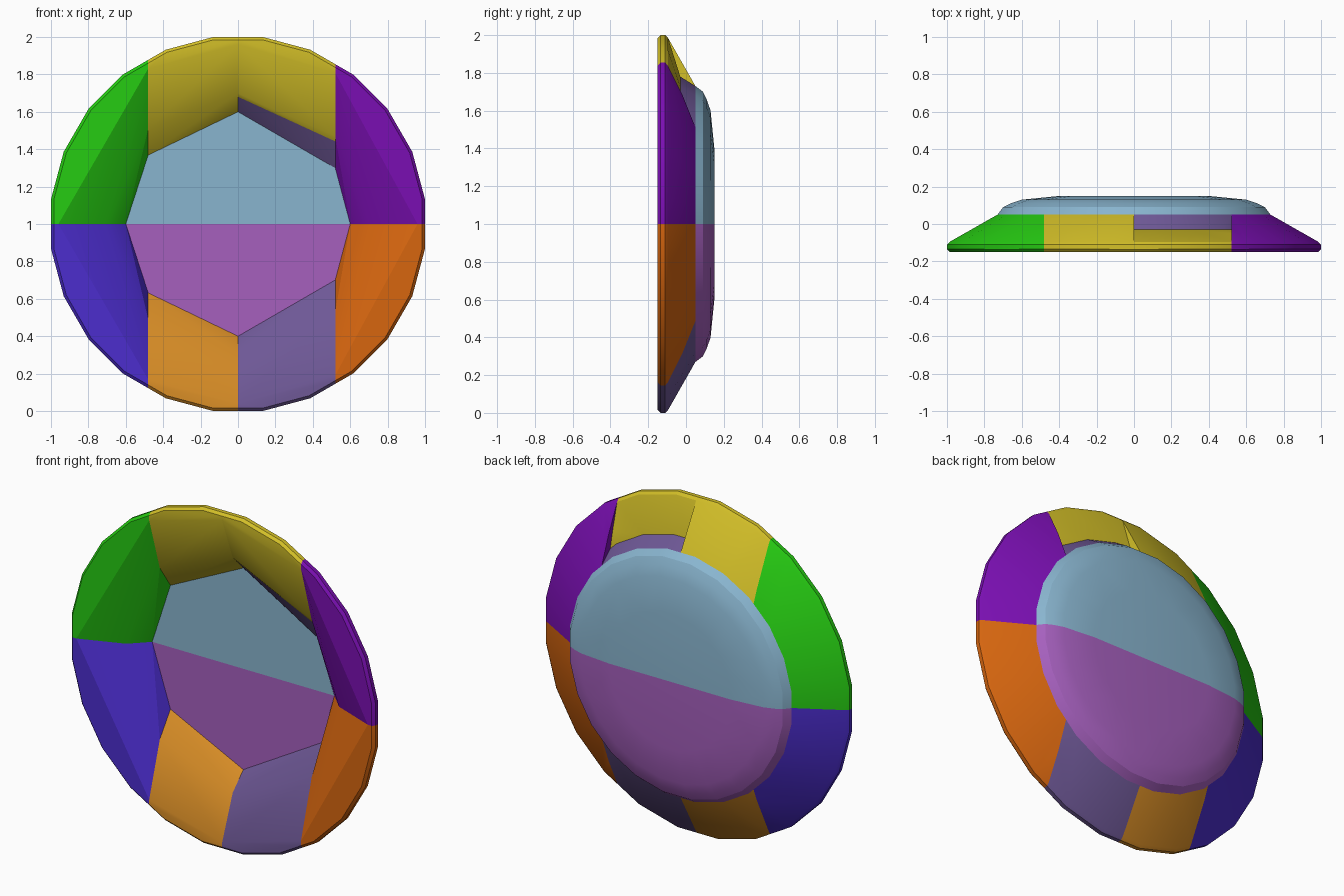
import bpy, bmesh, math
from mathutils import Vector

cube = bpy.data.objects.get("Cube")
if cube:
    bpy.data.objects.remove(cube)

SEGMENTS = 24
HALF_STEP = math.pi / SEGMENTS
SCALE = 1 / math.cos(HALF_STEP)      # flats, not corners, sit at the nominal radius
XL, XR = -0.48, 0.52                 # vertical cuts between the panels


def make_material(name, rgb):
    linear = [((c / 255 + 0.055) / 1.055) ** 2.4 if c > 10 else c / 255 / 12.92 for c in rgb]
    mat = bpy.data.materials.new(name)
    mat.use_nodes = True
    mat.diffuse_color = (*linear, 1)
    mat.node_tree.nodes["Principled BSDF"].inputs["Base Color"].default_value = (*linear, 1)
    return mat


MATS = {name: make_material(name, rgb) for name, rgb in {
    "yellow": (212, 192, 40),
    "green": (38, 204, 18),
    "violet": (122, 15, 178),
    "orange": (215, 102, 15),
    "ochre": (216, 141, 38),
    "slate purple": (110, 88, 150),
    "indigo": (76, 45, 206),
    "light blue": (137, 181, 207),
    "orchid": (166, 96, 190),
}.items()}

# Profiles are (radius, y) pairs
RIM = [(0.96, -0.15), (0.985, -0.15), (1.0, -0.135), (1.0, -0.11), (0.985, -0.095)]
WALL = RIM + [(0.73, 0.05), (0.60, 0.05), (0.70, -0.05)]
UPPER_WALL = RIM + [(0.78, -0.03), (0.68, -0.03), (0.70, -0.05)]
LOWER_WALL = [(0.78, -0.03), (0.73, 0.05), (0.60, 0.05), (0.68, -0.03)]
BASE = [(0.60, 0.05), (0.73, 0.05), (0.70, 0.09), (0.66, 0.11), (0.60, 0.13), (0.40, 0.15)]


def revolve(profile):
    """Closed ring around the y axis, centred at z = 1."""
    bm = bmesh.new()
    rings = []
    for i in range(SEGMENTS):
        a = (2 * i + 1) * HALF_STEP
        rings.append([bm.verts.new((r * SCALE * math.cos(a), y, 1 + r * SCALE * math.sin(a)))
                      for r, y in profile])
    n = len(profile)
    for i in range(SEGMENTS):
        p, q = rings[i], rings[(i + 1) % SEGMENTS]
        for j in range(n):
            k = (j + 1) % n
            bm.faces.new((p[j], p[k], q[k], q[j]))
    return bm


def panel(name, mat, profile, top, x_min=None, x_max=None):
    """Cut a sector out of the ring and close it as a convex solid."""
    ring = revolve(profile)
    cuts = [(Vector((0, 0, 1)), Vector((0, 0, -1 if top else 1)))]
    if x_min is not None:
        cuts.append((Vector((x_min, 0, 0)), Vector((-1, 0, 0))))
    if x_max is not None:
        cuts.append((Vector((x_max, 0, 0)), Vector((1, 0, 0))))
    for co, no in cuts:
        bmesh.ops.bisect_plane(ring, geom=ring.verts[:] + ring.edges[:] + ring.faces[:],
                               plane_co=co, plane_no=no, clear_outer=True)
    bm = bmesh.new()
    for v in ring.verts:
        bm.verts.new(v.co)
    ring.free()
    bmesh.ops.remove_doubles(bm, verts=bm.verts, dist=0.0005)
    bmesh.ops.convex_hull(bm, input=bm.verts[:])
    bmesh.ops.delete(bm, geom=[v for v in bm.verts if not v.link_faces], context='VERTS')
    bmesh.ops.dissolve_limit(bm, angle_limit=math.radians(0.5), verts=bm.verts, edges=bm.edges)
    bmesh.ops.recalc_face_normals(bm, faces=bm.faces)
    mesh = bpy.data.meshes.new(name)
    bm.to_mesh(mesh)
    bm.free()
    mesh.materials.append(MATS[mat])
    obj = bpy.data.objects.new(name, mesh)
    bpy.context.collection.objects.link(obj)
    bpy.ops.object.select_all(action='DESELECT')
    obj.select_set(True)
    bpy.context.view_layer.objects.active = obj
    bpy.ops.object.shade_smooth_by_angle(angle=math.radians(18))


# Base disc halves
panel("base_upper", "light blue", BASE, True)
panel("base_lower", "orchid", BASE, False)

# Side panels
panel("side_upper_right", "green", WALL, True, x_max=XL)
panel("side_lower_right", "indigo", WALL, False, x_max=XL)
panel("side_upper_left", "violet", WALL, True, x_min=XR)
panel("side_lower_left", "orange", WALL, False, x_min=XR)

# Bottom panels
panel("bottom_right", "ochre", WALL, False, XL, 0)
panel("bottom_left", "slate purple", WALL, False, 0, XR)

# Top panels, the left one split into a rim and a recessed foot
panel("top_right", "yellow", WALL, True, XL, 0)
panel("top_left_rim", "yellow", UPPER_WALL, True, 0, XR)
panel("top_left_foot", "slate purple", LOWER_WALL, True, 0, XR)
